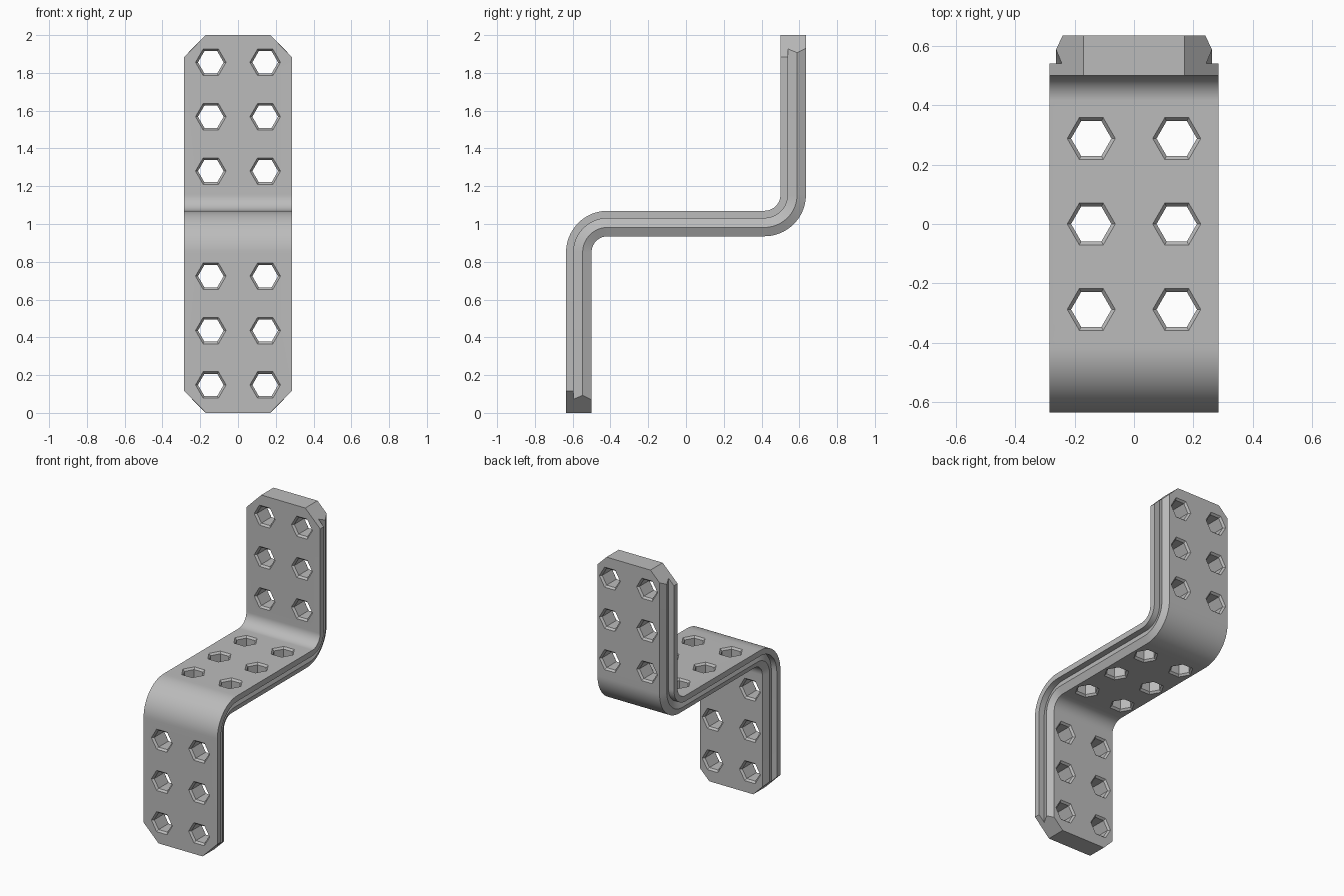
import bpy, bmesh, math
from mathutils import Matrix, Vector

cube = bpy.data.objects.get("Cube")
if cube:
    bpy.data.objects.remove(cube, do_unlink=True)

THICK = 0.135
INNER, OUTER = 0.085, 0.22      # bend radii
HOLE_X, PITCH = 0.144, 0.288    # hole grid
STEPS = 20

# Single plain grey finish
grey = bpy.data.materials.new("plain grey")
grey.use_nodes = True
colour = (0.5, 0.5, 0.5, 1)
grey.diffuse_color = colour
grey.node_tree.nodes["Principled BSDF"].inputs["Base Color"].default_value = colour


def make_object(name, bm):
    bmesh.ops.recalc_face_normals(bm, faces=bm.faces)
    mesh = bpy.data.meshes.new(name)
    bm.to_mesh(mesh)
    bm.free()
    mesh.materials.append(grey)
    obj = bpy.data.objects.new(name, mesh)
    bpy.context.collection.objects.link(obj)
    return obj


def loft(bm, rings):
    """Skin a list of closed rings and cap both ends."""
    loops = [[bm.verts.new(p) for p in ring] for ring in rings]
    for a, b in zip(loops, loops[1:]):
        for i in range(len(a)):
            j = (i + 1) % len(a)
            bm.faces.new((a[i], a[j], b[j], b[i]))
    bm.faces.new(loops[0])
    bm.faces.new(loops[-1])


# Strip cross-section: wide flange, undercut step, ridged edge (x, depth)
half = [(0.285, 0), (0.285, 0.04), (0.243, 0.04), (0.263, 0.088), (0.24, THICK)]
section = half + [(-x, d) for x, d in reversed(half)]

# Z-shaped path: position on the front surface and inward direction
path = [(Vector((0, -0.635, 0)), Vector((0, 1, 0)))]
for sign, centre, radius, start, end in (
        (-1, Vector((0, -0.415, 0.85)), OUTER, math.pi, math.pi / 2),
        (1, Vector((0, 0.415, 1.155)), INNER, -math.pi / 2, 0)):
    for i in range(STEPS + 1):
        t = start + (end - start) * i / STEPS
        ray = Vector((0, math.cos(t), math.sin(t)))
        path.append((centre + ray * radius, ray * sign))
path.append((Vector((0, 0.5, 2)), Vector((0, 1, 0))))

bm = bmesh.new()
loft(bm, [[p + n * d + Vector((x, 0, 0)) for x, d in section] for p, n in path])

# Clip the four end corners at an angle
for sx in (-1, 1):
    for sz in (-1, 1):
        cut = bmesh.ops.bisect_plane(
            bm, geom=bm.verts[:] + bm.edges[:] + bm.faces[:],
            plane_co=(sx * 0.285, 0, 1 + sz * 0.885),
            plane_no=(sx, 0, sz), clear_outer=True)
        rim = [e for e in cut["geom_cut"] if isinstance(e, bmesh.types.BMEdge)]
        bmesh.ops.holes_fill(bm, edges=rim, sides=0)
bracket = make_object("bracket", bm)

# Hexagonal hole cutters, countersunk at both faces (depth, radius)
hole_profile = [(-0.013, 0.094), (0.013, 0.068),
                (THICK - 0.013, 0.068), (THICK + 0.013, 0.094)]
to_back = Matrix.Rotation(-math.pi / 2, 4, 'X')
to_below = Matrix.Rotation(math.pi, 4, 'X')
bm = bmesh.new()
for x in (-HOLE_X, HOLE_X):
    for k in range(3):
        for origin, turn in (
                ((x, -0.635, 0.148 + k * PITCH), to_back),
                ((x, (k - 1) * PITCH, 1.07), to_below),
                ((x, 0.5, 1.28 + k * PITCH), to_back)):
            place = Matrix.Translation(origin) @ turn
            loft(bm, [[place @ Vector((r * math.cos(a * math.pi / 3),
                                       r * math.sin(a * math.pi / 3), d))
                       for a in range(6)] for d, r in hole_profile])
cutter = make_object("hole_cutter", bm)
cutter.hide_render = True

# Cut the holes and bake the result
mod = bracket.modifiers.new("holes", 'BOOLEAN')
mod.operation = 'DIFFERENCE'
mod.solver = 'EXACT'
mod.object = cutter
bpy.context.view_layer.update()
graph = bpy.context.evaluated_depsgraph_get()
result = bpy.data.meshes.new_from_object(bracket.evaluated_get(graph))
bracket.modifiers.clear()
bracket.data = result
bpy.data.objects.remove(cutter, do_unlink=True)

# Smooth bends, crisp edges
bpy.ops.object.select_all(action='DESELECT')
bracket.select_set(True)
bpy.context.view_layer.objects.active = bracket
bpy.ops.object.shade_smooth_by_angle(angle=math.radians(20))
